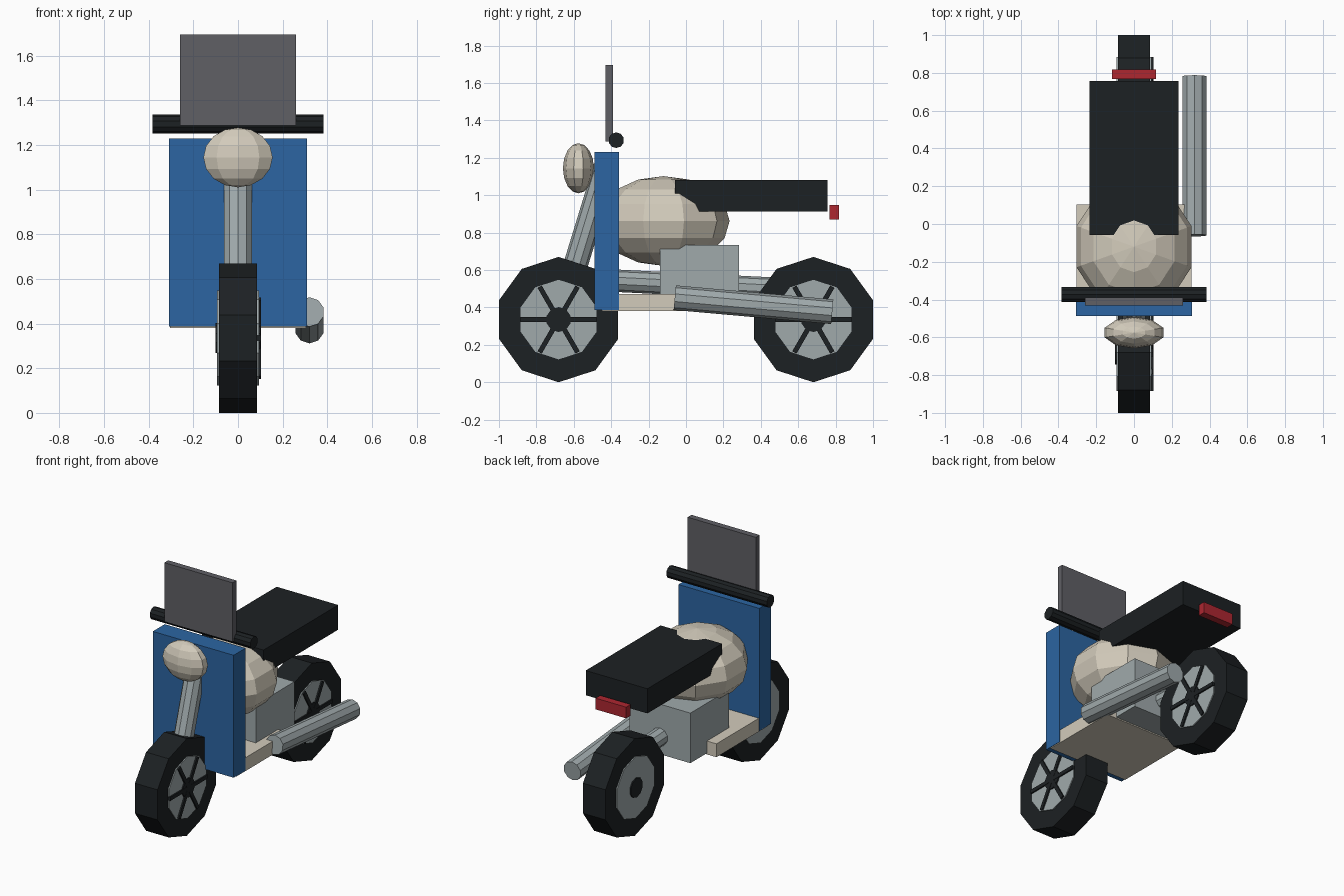
import bpy, bmesh, math
from mathutils import Matrix, Vector

if "Cube" in bpy.data.objects:
    bpy.data.objects.remove(bpy.data.objects["Cube"])


def material(name, rgb):
    m = bpy.data.materials.new(name)
    m.diffuse_color = (*rgb, 1)
    m.use_nodes = True
    m.node_tree.nodes["Principled BSDF"].inputs["Base Color"].default_value = m.diffuse_color
    return m


BLUE = material("blue_paint", (0.025, 0.13, 0.36))
BLACK = material("black_rubber", (0.012, 0.015, 0.017))
CREAM = material("cream_paint", (0.65, 0.60, 0.50))
METAL = material("bare_metal", (0.35, 0.40, 0.41))
RED = material("red_lens", (0.42, 0.02, 0.03))
SMOKE = material("smoked_screen", (0.115, 0.115, 0.13))


def finish(name, bm, mat):
    mesh = bpy.data.meshes.new(name)
    bm.to_mesh(mesh)
    bm.free()
    mesh.materials.append(mat)
    obj = bpy.data.objects.new(name, mesh)
    bpy.context.collection.objects.link(obj)
    return obj


def box(name, x, y, z, mat):
    """Box from (min, max) pairs on each axis."""
    bm = bmesh.new()
    size = [b - a for a, b in (x, y, z)]
    mid = [(a + b) / 2 for a, b in (x, y, z)]
    bmesh.ops.create_cube(bm, size=1, matrix=Matrix.Translation(mid) @ Matrix.Diagonal((*size, 1)))
    return finish(name, bm, mat)


def tube(name, a, b, r, mat):
    """Ten-sided closed cylinder from a to b, one corner upwards."""
    a, b = Vector(a), Vector(b)
    w = (b - a).normalized()
    v = Vector((0, 0, 1)) if abs(w.x) > 0.9 else Vector((1, 0, 0)).cross(w).normalized()
    u = v.cross(w)
    rot = Matrix((u, v, w)).transposed().to_4x4()
    bm = bmesh.new()
    bmesh.ops.create_cone(bm, cap_ends=True, segments=10, radius1=r, radius2=r,
                          depth=(b - a).length, matrix=Matrix.Translation((a + b) / 2) @ rot)
    return finish(name, bm, mat)


def ellipsoid(name, centre, radii, mat):
    bm = bmesh.new()
    bmesh.ops.create_uvsphere(bm, u_segments=10, v_segments=8, radius=1,
                              matrix=Matrix.Translation(centre) @ Matrix.Diagonal((*radii, 1)))
    return finish(name, bm, mat)


# Wheels: tyre, rim disc, hub and three spoke bars on the right side
for side, y in (("front", -0.681), ("rear", 0.681)):
    for part, half, r, mat in (("tyre", 0.086, 0.335, BLACK),
                               ("rim", 0.093, 0.213, METAL),
                               ("hub", 0.101, 0.067, BLACK)):
        tube(f"{side}_{part}", (-half, y, 0.335), (half, y, 0.335), r, mat)
    for i in range(3):
        spoke = box(f"{side}_spoke_{i + 1}", (0.08, 0.103), (-0.203, 0.203), (-0.013, 0.013), BLACK)
        spoke.location = (0, y, 0.335)
        spoke.rotation_euler.x = i * math.pi / 3

# Front end
tube("front_fork", (0, -0.68, 0.335), (0, -0.43, 1.15), 0.065, METAL)
ellipsoid("headlight", (0, -0.575, 1.144), (0.163, 0.083, 0.134), CREAM)
box("leg_shield", (-0.308, 0.308), (-0.488, -0.358), (0.386, 1.23), BLUE)
tube("handlebar", (-0.383, -0.373, 1.294), (0.383, -0.373, 1.294), 0.042, BLACK)
box("windscreen", (-0.26, 0.26), (-0.431, -0.389), (1.288, 1.695), SMOKE)

# Body
box("footboard", (-0.305, 0.305), (-0.45, 0.104), (0.38, 0.472), CREAM)
tube("frame_tube", (0, -0.42, 0.545), (0, 0.68, 0.49), 0.06, METAL)
box("engine", (-0.232, 0.232), (-0.138, 0.284), (0.388, 0.733), METAL)
ellipsoid("fuel_tank", (0, -0.12, 0.862), (0.32, 0.353, 0.24), CREAM)
tube("exhaust", (0.32, -0.06, 0.452), (0.32, 0.782, 0.377), 0.066, METAL)

# Seat and tail light
box("seat", (-0.235, 0.235), (-0.058, 0.756), (0.912, 1.082), BLACK)
box("tail_light", (-0.116, 0.116), (0.768, 0.818), (0.87, 0.947), RED)
